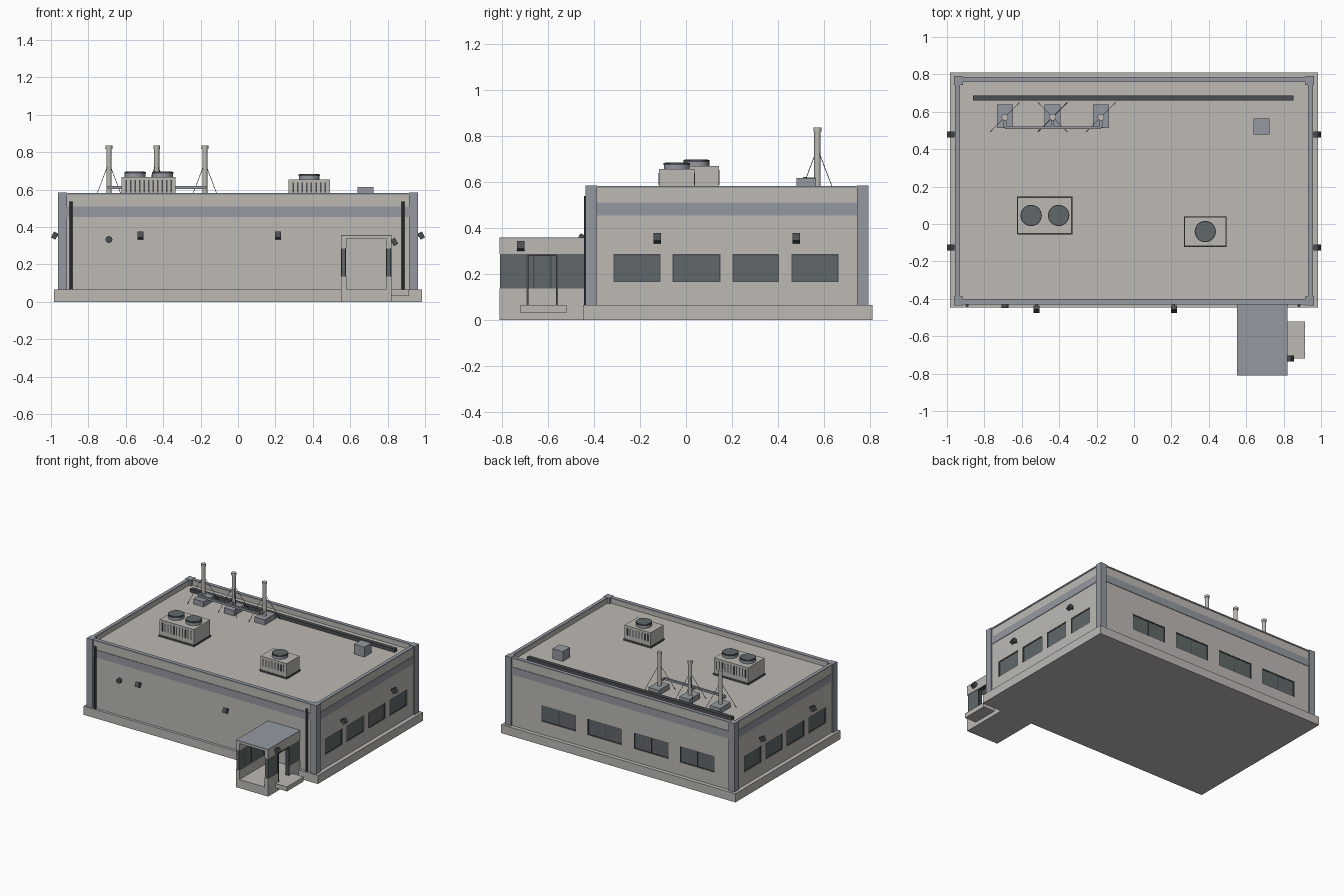
import bpy, bmesh, math
from mathutils import Vector, Matrix

if "Cube" in bpy.data.objects:
    bpy.data.objects.remove(bpy.data.objects["Cube"])


def material(name, rgb):
    m = bpy.data.materials.new(name)
    m.diffuse_color = (*rgb, 1)
    m.use_nodes = True
    m.node_tree.nodes["Principled BSDF"].inputs["Base Color"].default_value = m.diffuse_color
    return m


CONCRETE = material("concrete", (0.51, 0.49, 0.46))
TRIM = material("blue_grey_trim", (0.30, 0.32, 0.355))
GLASS = material("dark_glass", (0.12, 0.14, 0.145))
DARK = material("dark_metal", (0.07, 0.076, 0.083))


def finish(name, bm, mat, smooth=False):
    me = bpy.data.meshes.new(name)
    bm.to_mesh(me)
    bm.free()
    me.materials.append(mat)
    ob = bpy.data.objects.new(name, me)
    bpy.context.collection.objects.link(ob)
    if smooth:
        bpy.ops.object.select_all(action='DESELECT')
        ob.select_set(True)
        bpy.context.view_layer.objects.active = ob
        bpy.ops.object.shade_smooth_by_angle()
    return ob


def add_box(bm, x0, x1, y0, y1, z0, z1):
    m = Matrix.Translation(((x0 + x1) / 2, (y0 + y1) / 2, (z0 + z1) / 2))
    m = m @ Matrix.Diagonal((x1 - x0, y1 - y0, z1 - z0, 1))
    bmesh.ops.create_cube(bm, size=1, matrix=m)


def boxes(name, mat, *dims):
    bm = bmesh.new()
    for d in dims:
        add_box(bm, *d)
    return finish(name, bm, mat)


def rod(name, mat, a, b, r, seg=16):
    a, b = Vector(a), Vector(b)
    d = b - a
    m = Matrix.Translation((a + b) / 2) @ d.to_track_quat('Z', 'Y').to_matrix().to_4x4()
    bm = bmesh.new()
    bmesh.ops.create_cone(bm, cap_ends=True, segments=seg, radius1=r, radius2=r,
                          depth=d.length, matrix=m)
    return finish(name, bm, mat, True)


WX, YF, YB = 0.952, -0.427, 0.781   # wall planes
ROOF, TOP, BASE = 0.54, 0.58, 0.065
W0, W1 = 0.163, 0.285               # window sill and head
DEEP = 0.012

# Plinth
boxes("plinth", CONCRETE, (-0.983, 0.983, -0.447, 0.811, 0, BASE))

# Walls with a sunken roof and recessed window openings
side_windows = [(-0.315, -0.11), (-0.058, 0.149), (0.201, 0.405), (0.458, 0.662)]
back_windows = [(0.375 - 0.387 * i, 0.665 - 0.387 * i) for i in range(4)]
walls = boxes("walls", CONCRETE, (-WX, WX, YF, YB, BASE, TOP))
cuts = [(-0.932, 0.932, -0.403, 0.76, ROOF, 0.7)]
for a, b in side_windows:
    for s in (-1, 1):
        x = sorted((s * (WX - DEEP), s * (WX + 0.05)))
        cuts.append((x[0], x[1], a, b, W0, W1))
for a, b in back_windows:
    cuts.append((a, b, YB - DEEP, YB + 0.05, W0, W1))
cutter = boxes("opening_cutter", DARK, *cuts)
cutter.hide_render = True
mod = walls.modifiers.new("openings", 'BOOLEAN')
mod.operation, mod.solver, mod.object = 'DIFFERENCE', 'EXACT', cutter
bpy.context.view_layer.objects.active = walls
bpy.ops.object.modifier_apply(modifier="openings")
bpy.data.objects.remove(cutter)

# Window panes and frames
panes, frames = [], []
t = 0.005
for a, b in side_windows:
    for s in (-1, 1):
        x = sorted((s * (WX - DEEP), s * (WX - 0.006)))
        f = sorted((s * (WX - DEEP), s * (WX - 0.002)))
        panes.append((*x, a, b, W0, W1))
        frames += [(*f, a, b, W0, W0 + t), (*f, a, b, W1 - t, W1),
                   (*f, a, a + t, W0, W1), (*f, b - t, b, W0, W1)]
for a, b in back_windows:
    panes.append((a, b, YB - DEEP, YB - 0.006, W0, W1))
    f, m = (YB - DEEP, YB - 0.002), (a + b) / 2
    frames += [(a, b, *f, W0, W0 + t), (a, b, *f, W1 - t, W1),
               (a, a + t, *f, W0, W1), (b - t, b, *f, W0, W1),
               (m - t / 2, m + t / 2, *f, W0, W1)]
boxes("window_panes", GLASS, *panes)
boxes("window_frames", DARK, *frames)

# Trim: stripe, parapet cap and corner columns
boxes("wall_stripe", TRIM, (-WX - .004, WX + .004, YF - .004, YB + .004, 0.453, 0.51))
boxes("parapet_cap", TRIM,
      (-0.957, 0.957, -0.431, -0.401, TOP - .008, TOP + .002),
      (-0.957, 0.957, 0.758, 0.785, TOP - .008, TOP + .002),
      (-0.957, -0.93, -0.401, 0.758, TOP - .008, TOP + .002),
      (0.93, 0.957, -0.401, 0.758, TOP - .008, TOP + .002))
for i, x in enumerate((-0.938, 0.938)):
    for j, y in enumerate((-0.412, 0.767)):
        boxes(f"corner_column_{i}{j}", TRIM,
              (x - .025, x + .025, y - .025, y + .025, BASE, TOP + .004))

# Downpipes on the front
for x in (-0.892, 0.882):
    rod("downpipe", DARK, (x, -0.436, BASE), (x, -0.436, 0.537), 0.008, 10)


# Tilted wall lamps; angle turns the outward direction about z (0 = front)
def wall_lamp(x, y, z, angle):
    place = Matrix.Translation((x, y, z)) @ Matrix.Rotation(angle, 4, 'Z')
    bm = bmesh.new()
    head = place @ Matrix.Translation((0, -0.028, 0)) @ Matrix.Rotation(math.radians(-28), 4, 'X')
    bmesh.ops.create_cube(bm, size=1, matrix=head @ Matrix.Diagonal((0.032, 0.026, 0.036, 1)))
    arm = place @ Matrix.Translation((0, -0.01, 0))
    bmesh.ops.create_cube(bm, size=1, matrix=arm @ Matrix.Diagonal((0.012, 0.024, 0.012, 1)))
    finish("wall_lamp", bm, DARK)


for x in (-0.52, 0.213):
    wall_lamp(x, YF, 0.354, 0)
for y in (-0.125, 0.479):
    wall_lamp(WX, y, 0.354, math.pi / 2)
    wall_lamp(-WX, y, 0.354, -math.pi / 2)
wall_lamp(0.808, -0.718, 0.32, math.pi / 2)
rod("wall_bell", DARK, (-0.69, YF, 0.333), (-0.69, YF - 0.022, 0.333), 0.018)

# Entrance porch: open front, glazed sides, doorway on the right
P0, P1, PF, PB = 0.55, 0.82, -0.81, -0.427
D0, D1 = -0.692, -0.556
boxes("porch_floor", CONCRETE, (P0, P1, PF, PB, 0, BASE))
boxes("porch_step", CONCRETE, (P1, 0.915, -0.72, -0.52, 0.03, BASE))
boxes("porch_walls", CONCRETE,
      (P0, P0 + .03, PF, PB, BASE, 0.135), (P0, P0 + .03, PF, PB, 0.285, 0.338),
      (P1 - .03, P1, PF, D0, BASE, 0.135), (P1 - .03, P1, D1, PB, BASE, 0.135),
      (P1 - .03, P1, PF, PB, 0.285, 0.338))
boxes("porch_ceiling", CONCRETE, (P0, P1, PF, PB, 0.338, 0.352))
boxes("porch_roof", TRIM, (P0, P1, PF, PB, 0.352, 0.357))
boxes("porch_glass", GLASS,
      (P0 + .004, P0 + .026, PF + .002, PB, 0.135, 0.285),
      (P1 - .026, P1 - .004, PF + .002, D0, 0.135, 0.285),
      (P1 - .026, P1 - .004, D1, PB, 0.135, 0.285))
boxes("porch_mullions", DARK, *[(P0 + .002, P0 + .028, y, y + .006, 0.135, 0.285)
                               for y in (-0.74, -0.665, -0.59, -0.515)])
boxes("door_frame", DARK,
      (P1 - .028, P1 + .002, D0, D0 + .008, BASE, 0.28),
      (P1 - .028, P1 + .002, D1 - .008, D1, BASE, 0.28),
      (P1 - .028, P1 + .002, D0, D1, 0.277, 0.285))


# Rooftop cooling units with louvres and fans
def cooling_unit(x0, x1, y0, y1, top, fans, slots):
    boxes("cooling_unit_base", DARK, (x0 - .004, x1 + .004, y0 - .004, y1 + .004, ROOF, ROOF + .012))
    boxes("cooling_unit_body", CONCRETE, (x0, x1, y0, y1, ROOF + .012, top))
    step = (x1 - x0) / (slots + 1)
    xs = [x0 + step * (i + 1) for i in range(slots)]
    boxes("cooling_unit_louvres", DARK,
          *[(x - .004, x + .004, y, y + .004, ROOF + .045, top - .018)
            for x in xs for y in (y0 - .002, y1 - .002)])
    yc = (y0 + y1) / 2
    for x in fans:
        rod("fan_housing", TRIM, (x, yc, top), (x, yc, top + 0.025), 0.056, 24)
        rod("fan_grille", GLASS, (x, yc, top + .02), (x, yc, top + .028), 0.051, 24)
        rod("fan_rim", DARK, (x, yc, top + .018), (x, yc, top + .0255), 0.057, 24)


cooling_unit(-0.622, -0.333, -0.052, 0.143, 0.668, (-0.55, -0.403), 11)
cooling_unit(0.27, 0.491, -0.118, 0.037, 0.655, (0.381,), 8)

# Roof vent and the long duct along the back
boxes("roof_vent", TRIM, (0.638, 0.725, 0.479, 0.564, ROOF, 0.615))
boxes("roof_duct", DARK, (-0.862, 0.853, 0.659, 0.688, ROOF, ROOF + 0.025))

# Masts with footings, guy wires and a linking pipe
MY = 0.571
for i, x in enumerate((-0.69, -0.435, -0.177)):
    boxes("mast_footing", TRIM, (x - .043, x + .043, 0.512, 0.64, ROOF, 0.58))
    rod("mast", CONCRETE, (x, MY, 0.57), (x, MY, 0.835), 0.014)
    rod("mast_cap", CONCRETE, (x, MY, 0.818), (x, MY, 0.835), 0.018)
    corners = [(1, 1), (-1, -1)] + ([(1, -1), (-1, 1)] if i == 1 else [])
    for sx, sy in corners:
        rod("guy_wire", DARK, (x, MY, 0.745), (x + .078 * sx, MY + .078 * sy, ROOF), 0.0015, 6)
    boxes("mast_bracket", TRIM, (x - .008, x + .008, 0.515, MY, 0.605, 0.618))
boxes("linking_pipe", TRIM, (-0.69, -0.177, 0.508, 0.522, 0.604, 0.62))
